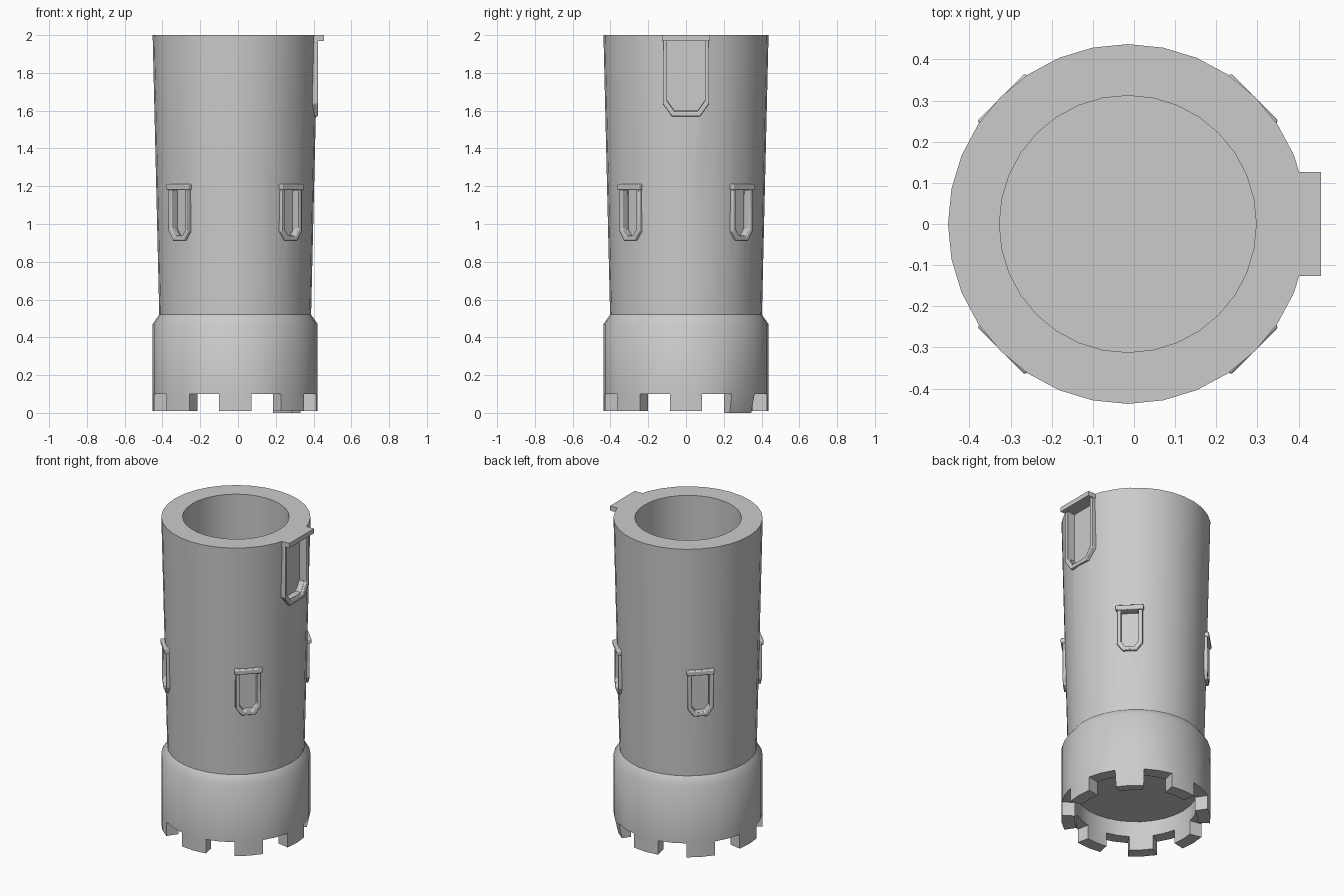
import bpy, bmesh
from math import radians, pi, atan2, degrees, hypot
from mathutils import Matrix, Vector

if "Cube" in bpy.data.objects:
    bpy.data.objects.remove(bpy.data.objects["Cube"])

AXIS_X = -0.015
SIDES = 32

stone = bpy.data.materials.new("grey stone")
stone.use_nodes = True
grey = (0.6, 0.6, 0.6, 1)
stone.diffuse_color = grey
stone.node_tree.nodes["Principled BSDF"].inputs["Base Color"].default_value = grey


def finish(bm, name, angle=0.0):
    """Turn a bmesh into an object, rotated about the tower axis."""
    bmesh.ops.recalc_face_normals(bm, faces=bm.faces[:])
    bm.transform(Matrix.Translation((AXIS_X, 0, 0)) @ Matrix.Rotation(radians(angle), 4, "Z"))
    mesh = bpy.data.meshes.new(name)
    bm.to_mesh(mesh)
    bm.free()
    mesh.materials.append(stone)
    obj = bpy.data.objects.new(name, mesh)
    bpy.context.collection.objects.link(obj)
    return obj


def select(obj):
    bpy.ops.object.select_all(action="DESELECT")
    obj.select_set(True)
    bpy.context.view_layer.objects.active = obj


def smooth(obj, angle=35):
    select(obj)
    bpy.ops.object.shade_smooth_by_angle(angle=radians(angle))


def arch(half, low, high, cut):
    """Opening outline with chamfered lower corners, as (y, z) points."""
    return [(-half, high), (-half, low + cut * 1.4), (-half + cut, low),
            (half - cut, low), (half, low + cut * 1.4), (half, high)]


def prism(name, outline, r0, r1, angle):
    bm = bmesh.new()
    near = [bm.verts.new((r1, y, z)) for y, z in outline]
    far = [bm.verts.new((r0, y, z)) for y, z in outline]
    bm.faces.new(near)
    bm.faces.new(far)
    for i in range(len(outline)):
        j = (i + 1) % len(outline)
        bm.faces.new((near[i], near[j], far[j], far[i]))
    return finish(bm, name, angle)


def frame(name, outer, inner, r0, r1, angle, bevel):
    bm = bmesh.new()
    loops = [[bm.verts.new((r, y, z)) for y, z in line]
             for r, line in ((r0, outer), (r1, outer), (r1, inner), (r0, inner))]
    n = len(outer)
    for k in range(4):
        a, b = loops[k], loops[(k + 1) % 4]
        for i in range(n):
            j = (i + 1) % n
            bm.faces.new((a[i], a[j], b[j], b[i]))
    obj = finish(bm, name, angle)
    mod = obj.modifiers.new("soft edge", "BEVEL")
    mod.width, mod.segments = bevel, 2
    smooth(obj)


def box_outline(half, low, high):
    return [(-half, low), (half, low), (half, high), (-half, high)]


# Tower body: hollow shaft, flared collar and inner floor
profile = [(0, 0.2), (0.36, 0.2), (0.36, 0.1), (0.437, 0.1), (0.437, 0.47), (0.402, 0.52),
           (0.437, 2), (0.312, 2), (0.312, 0.3), (0, 0.3)]
bm = bmesh.new()
verts = [bm.verts.new((r, 0, z)) for r, z in profile]
edges = [bm.edges.new(pair) for pair in zip(verts, verts[1:])]
bmesh.ops.spin(bm, geom=verts + edges, cent=(0, 0, 0), axis=(0, 0, 1),
               angle=2 * pi, steps=SIDES, use_merge=True)
bmesh.ops.remove_doubles(bm, verts=bm.verts[:], dist=0.0005)

# Battlements: alternate pairs of rim faces pulled down
teeth = []
for f in bm.faces:
    c = f.calc_center_median()
    if all(abs(v.co.z - 0.1) < 0.001 for v in f.verts) and hypot(c.x, c.y) > 0.35:
        if (degrees(atan2(c.y, c.x)) + 11.25) % 45 < 22.5:
            teeth.append(f)
grown = bmesh.ops.extrude_face_region(bm, geom=teeth)
tips = [g for g in grown["geom"] if isinstance(g, bmesh.types.BMVert)]
bmesh.ops.translate(bm, verts=tips, vec=(0, 0, -0.09))
bmesh.ops.delete(bm, geom=teeth, context="FACES_ONLY")

# One chipped tooth, hanging slightly lower
for v in tips:
    if 30 < degrees(atan2(v.co.y, v.co.x)) < 60:
        v.co.z = 0
        if hypot(v.co.x, v.co.y) > 0.4:
            v.co.xy = v.co.xy * 0.95
tower = finish(bm, "tower_body")

# Recesses: four slit windows and one doorway
WINDOWS = (45, 135, 225, 315)
cutters = [prism("window_cutter", arch(0.055, 0.935, 1.185, 0.027), 0.375, 0.6, a)
           for a in WINDOWS]
cutters.append(prism("door_cutter", arch(0.1, 1.6, 1.972, 0.04), 0.385, 0.6, 0))
for cutter in cutters:
    cutter.hide_render = True
    mod = tower.modifiers.new("recess", "BOOLEAN")
    mod.operation, mod.solver, mod.object = "DIFFERENCE", "EXACT", cutter
    select(tower)
    bpy.ops.object.modifier_apply(modifier=mod.name)
    bpy.data.objects.remove(cutter)
smooth(tower)

# Window surrounds with a ledge
for i, a in enumerate(WINDOWS):
    frame(f"window_frame_{i + 1}", arch(0.076, 0.912, 1.19, 0.035),
          arch(0.052, 0.938, 1.18, 0.025), 0.38, 0.426, a, 0.007)
    ledge = prism(f"window_ledge_{i + 1}", box_outline(0.082, 1.18, 1.212), 0.38, 0.436, a)
    mod = ledge.modifiers.new("soft edge", "BEVEL")
    mod.width, mod.segments = 0.006, 2
    smooth(ledge)

# Doorway surround and step
frame("door_frame", arch(0.123, 1.57, 1.985, 0.048), arch(0.1, 1.595, 1.97, 0.04),
      0.39, 0.438, 0, 0.004)
prism("door_step", box_outline(0.126, 1.97, 2), 0.38, 0.47, 0)
